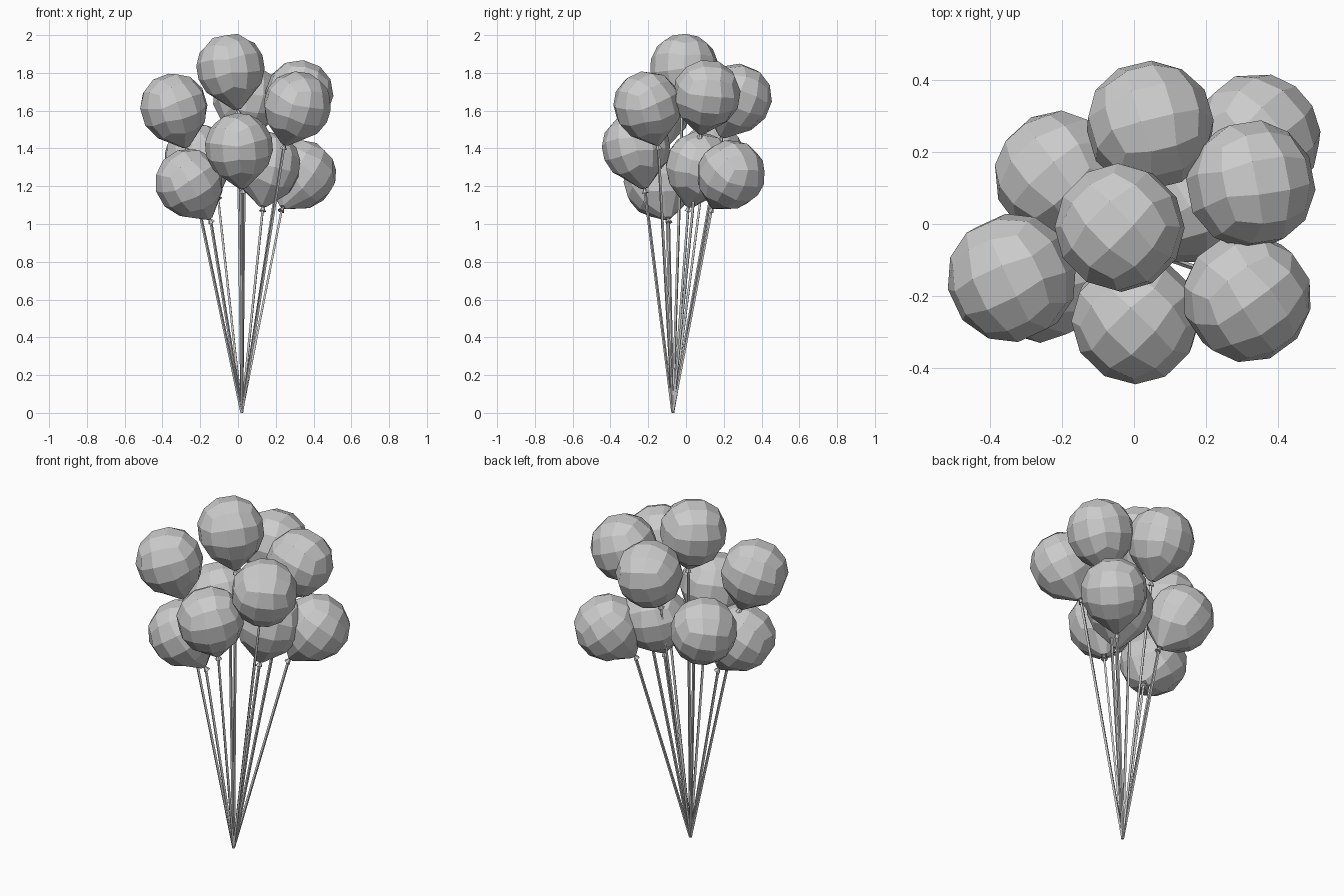
import bpy, bmesh, math
from mathutils import Vector, Matrix

if "Cube" in bpy.data.objects:
    bpy.data.objects.remove(bpy.data.objects["Cube"])

R = 0.181
BASE = Vector((0.02, -0.07, 0.0))

# centre, offset from centre to knot, roll about the balloon axis in degrees
BALLOONS = [
    ((-0.04, -0.01, 1.83), (0.04, -0.01, -0.24), 45),
    ((0.045, 0.275, 1.67), (-0.01, -0.09, -0.22), 15),
    ((0.325, 0.11, 1.69), (-0.08, -0.035, -0.22), 10),
    ((0.315, -0.205, 1.63), (-0.075, 0.06, -0.23), 35),
    ((0.005, -0.265, 1.41), (0.02, 0.05, -0.245), 45),
    ((-0.34, -0.15, 1.62), (0.07, 0.04, -0.23), 25),
    ((-0.21, 0.135, 1.35), (0.11, -0.06, -0.22), 40),
    ((0.34, 0.24, 1.265), (-0.115, -0.11, -0.20), 40),
    ((-0.26, -0.15, 1.22), (0.12, 0.06, -0.21), 20),
    ((0.155, 0.07, 1.31), (-0.025, -0.06, -0.24), 30),
]


def finish(name, bm, matrix=None):
    mesh = bpy.data.meshes.new(name)
    bmesh.ops.recalc_face_normals(bm, faces=bm.faces)
    bm.to_mesh(mesh)
    bm.free()
    obj = bpy.data.objects.new(name, mesh)
    bpy.context.collection.objects.link(obj)
    if matrix:
        obj.matrix_world = matrix
    return obj


def cone(bm, r1, r2, depth, z, sides):
    bmesh.ops.create_cone(bm, cap_ends=True, segments=sides, radius1=r1,
                          radius2=r2, depth=depth,
                          matrix=Matrix.Translation((0, 0, z)))


def balloon(name, matrix):
    # cube sphere with three faces per side, pinched to a neck below
    bm = bmesh.new()
    bmesh.ops.create_cube(bm, size=2)
    bmesh.ops.subdivide_edges(bm, edges=bm.edges[:], cuts=2, use_grid_fill=True)
    for v in bm.verts:
        neck = v.co.z < -0.9 and max(abs(v.co.x), abs(v.co.y)) < 0.9
        p = Vector([c if abs(c) > 0.9 else c * 0.85 for c in v.co]).normalized() * R
        if neck:
            p = Vector((math.copysign(0.014, p.x), math.copysign(0.014, p.y), -0.226))
        elif p.z < -0.08:
            p.z *= 1.06
        v.co = p
    finish(name, bm, matrix)


def knot(name, matrix):
    # flared lip below the neck
    bm = bmesh.new()
    cone(bm, 0.019, 0.007, 0.022, -0.241, 6)
    cone(bm, 0.007, 0.013, 0.012, -0.226, 6)
    finish(name, bm, matrix)


def string(name, start, end):
    bm = bmesh.new()
    d = end - start
    cone(bm, 0.008, 0.008, d.length, 0, 4)
    rot = d.to_track_quat('Z', 'Y').to_matrix().to_4x4()
    finish(name, bm, Matrix.Translation((start + end) / 2) @ rot)


for i, (c, off, roll) in enumerate(BALLOONS, 1):
    c, off = Vector(c), Vector(off)
    axis = -off.normalized()
    tilt = Vector((0, 0, 1)).rotation_difference(axis).to_matrix().to_4x4()
    m = Matrix.Translation(c) @ tilt @ Matrix.Rotation(math.radians(roll), 4, 'Z')
    balloon(f"balloon_{i}", m)
    knot(f"knot_{i}", m)
    string(f"string_{i}", BASE + Vector((0, 0, 0.002)), c - axis * 0.24)
